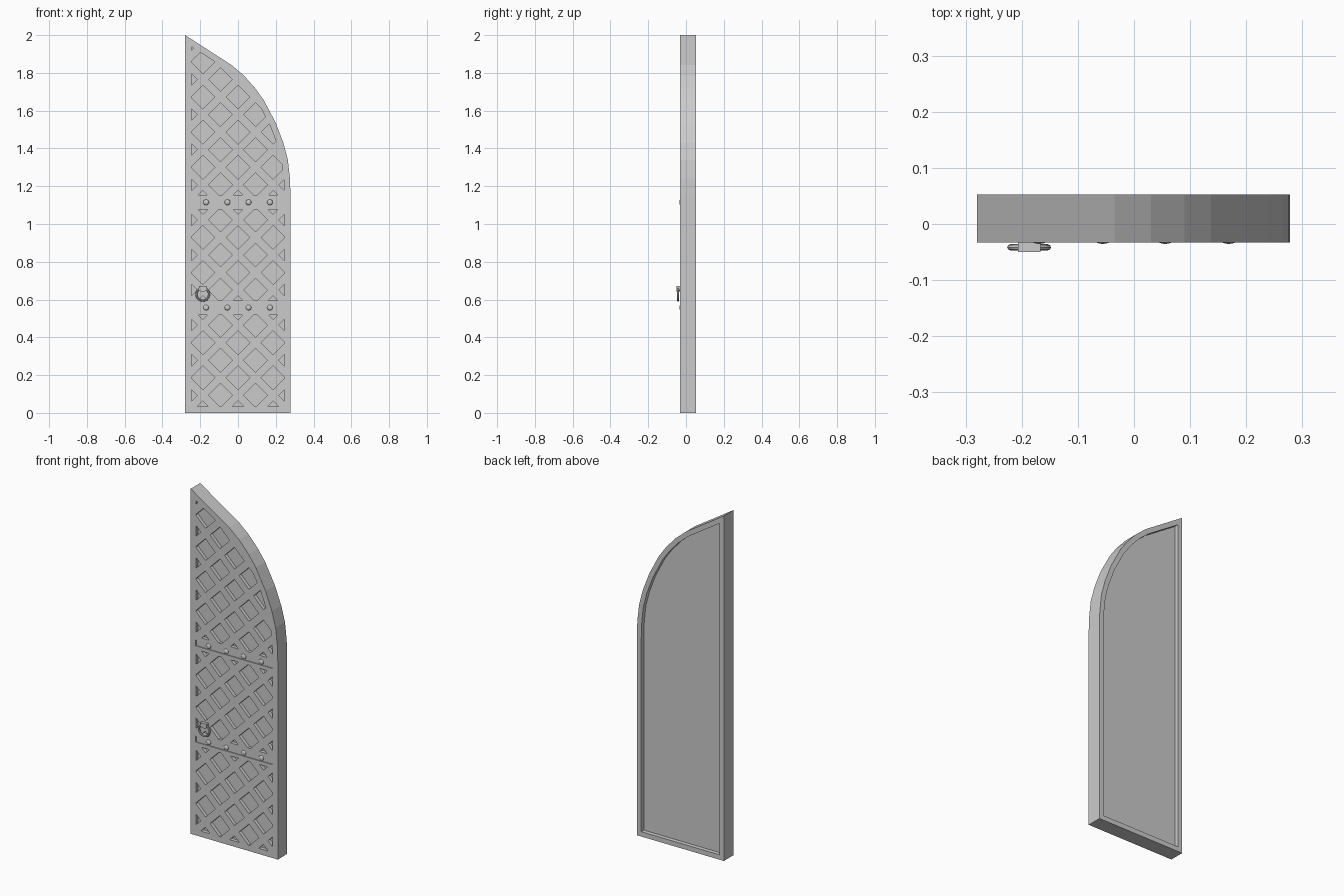
import bpy, bmesh, math
from mathutils import Vector

if "Cube" in bpy.data.objects:
    bpy.data.objects.remove(bpy.data.objects["Cube"])

FRONT, BACK = -0.033, 0.053
PITCH = 0.1858          # lattice repeat
HALF = 0.063            # diamond half diagonal
BANDS = (0.5575, 1.115)  # heights of the studded bands

# Door outline (x, z), clockwise from bottom left
OUTLINE = [(-0.28, 0), (-0.28, 2), (-0.035, 1.842), (0.03, 1.787), (0.09, 1.72),
           (0.137, 1.655), (0.2, 1.535), (0.24, 1.43), (0.264, 1.34),
           (0.275, 1.24), (0.278, 1.15), (0.278, 0)]


def clip(poly, p, n):
    """Keep the part of a convex polygon on the side of p that n points to."""
    out = []
    for a, b in zip(poly, poly[1:] + poly[:1]):
        da, db = (a - p).dot(n), (b - p).dot(n)
        if da >= 0:
            out.append(a)
        if da * db < 0:
            out.append(a.lerp(b, da / (da - db)))
    return out


def clip_to_door(poly, margin):
    pts = [Vector(p) for p in OUTLINE]
    for a, b in zip(pts, pts[1:] + pts[:1]):
        d = (b - a).normalized()
        n = Vector((d.y, -d.x))
        poly = clip(poly, a + n * margin, n)
    return poly


def rect(x0, x1, z0, z1):
    return [Vector(p) for p in ((x0, z0), (x0, z1), (x1, z1), (x1, z0))]


def area(poly):
    return abs(sum(a.x * b.y - b.x * a.y for a, b in zip(poly, poly[1:] + poly[:1]))) / 2


def prisms(name, items):
    """Object made of polygons extruded along y: (polygon, y0, y1)."""
    bm = bmesh.new()
    for poly, y0, y1 in items:
        f = [bm.verts.new((p[0], y0, p[1])) for p in poly]
        b = [bm.verts.new((p[0], y1, p[1])) for p in poly]
        bm.faces.new(f)
        bm.faces.new(b[::-1])
        for i in range(len(f)):
            j = (i + 1) % len(f)
            bm.faces.new((f[j], f[i], b[i], b[j]))
    bmesh.ops.recalc_face_normals(bm, faces=bm.faces)
    me = bpy.data.meshes.new(name)
    bm.to_mesh(me)
    bm.free()
    ob = bpy.data.objects.new(name, me)
    bpy.context.collection.objects.link(ob)
    return ob


# Diamond lattice pockets, clipped by the border and the bands
cuts = []
edges = [-1, *BANDS, 3]
for i in range(-3, 4):
    for j in range(0, 23):
        if (i + j) % 2:
            continue
        cx, cz = i * PITCH / 2, j * PITCH / 2
        diamond = [Vector(p) for p in ((cx - HALF, cz), (cx, cz + HALF),
                                       (cx + HALF, cz), (cx, cz - HALF))]
        diamond = clip_to_door(diamond, 0.033)
        for lo, hi in zip(edges, edges[1:]):
            part = clip(diamond, Vector((0, lo + 0.038)), Vector((0, 1))) if diamond else []
            part = clip(part, Vector((0, hi - 0.038)), Vector((0, -1))) if part else []
            if len(part) > 2 and area(part) > 5e-5:
                cuts.append((part, FRONT - 0.02, FRONT + 0.02))
# Shallow band grooves and the back recess
for z in BANDS:
    cuts.append((rect(-0.248, 0.245, z - 0.017, z + 0.017), FRONT - 0.02, FRONT + 0.005))
cuts.append((clip_to_door(rect(-1, 1, -1, 3), 0.028), BACK - 0.024, BACK + 0.02))

# Door leaf
door = prisms("door_leaf", [(OUTLINE, FRONT, BACK)])
cutter = prisms("pocket_cutter", cuts)
cutter.hide_render = True
mod = door.modifiers.new("pockets", 'BOOLEAN')
mod.operation = 'DIFFERENCE'
mod.solver = 'EXACT'
mod.object = cutter
bpy.context.view_layer.objects.active = door
bpy.ops.object.modifier_apply(modifier=mod.name)
bpy.data.objects.remove(cutter)

# Domed studs along both bands
for z in BANDS:
    for x in (-0.169, -0.056, 0.056, 0.169):
        bpy.ops.mesh.primitive_uv_sphere_add(segments=12, ring_count=8, radius=0.015,
                                             location=(x, FRONT + 0.005, z),
                                             rotation=(math.pi / 2, 0, 0))
        stud = bpy.context.object
        stud.name = "stud"
        stud.scale.z = 0.5
        bpy.ops.object.shade_smooth_by_angle()

# Ring handle and its mount
bpy.ops.mesh.primitive_torus_add(major_radius=0.0335, minor_radius=0.0055,
                                 major_segments=20, minor_segments=8,
                                 location=(-0.187, -0.0415, 0.628),
                                 rotation=(math.pi / 2, 0, 0))
bpy.context.object.name = "ring_handle"
bpy.ops.object.shade_smooth_by_angle()
prisms("handle_mount", [([(-0.207, 0.65), (-0.207, 0.671), (-0.167, 0.671),
                          (-0.167, 0.65), (-0.177, 0.643), (-0.197, 0.643)],
                         -0.05, FRONT + 0.002)])
